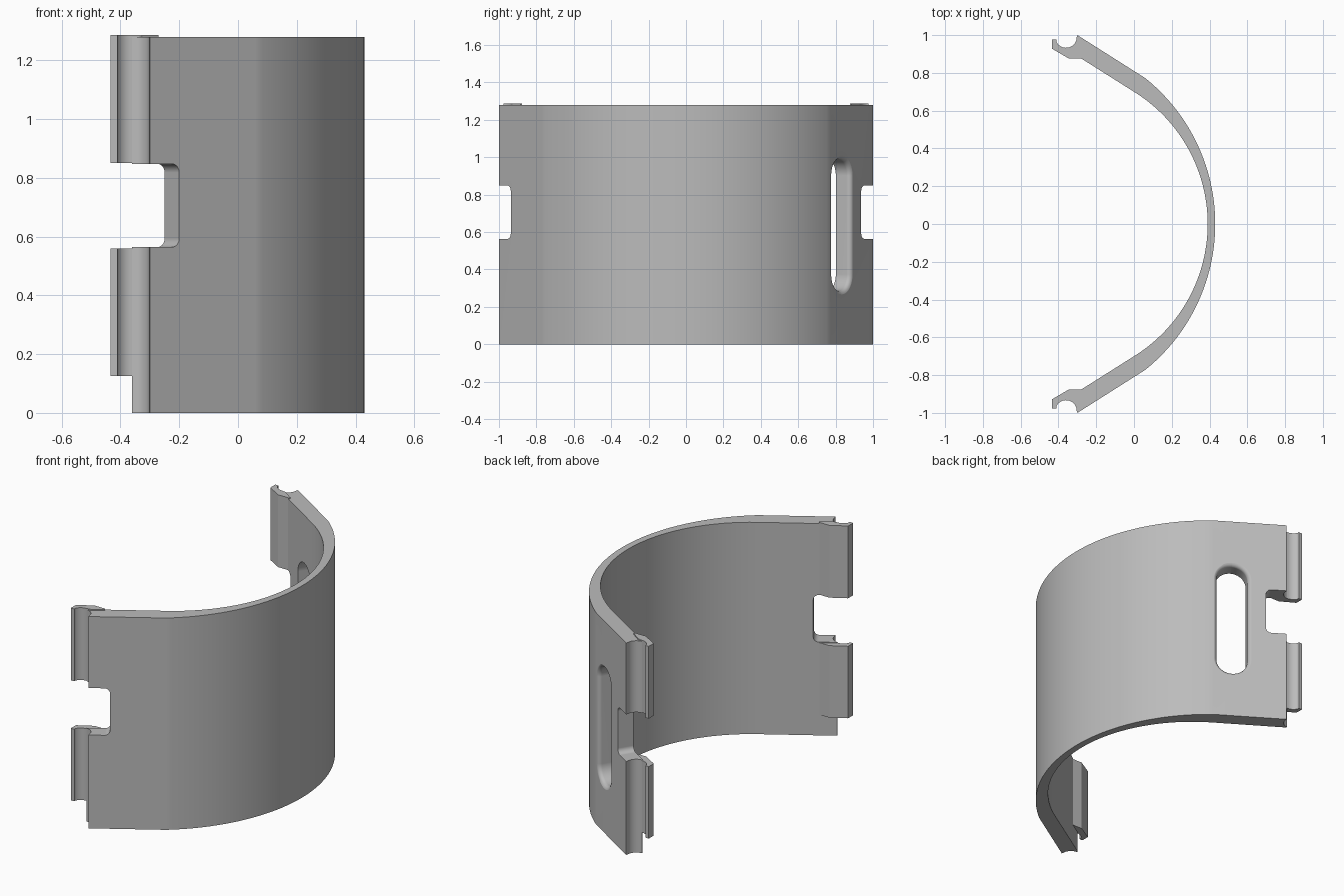
import bpy
import bmesh
from math import sin, cos, pi, radians, atan2, hypot
from mathutils import Vector

if "Cube" in bpy.data.objects:
    bpy.data.objects.remove(bpy.data.objects["Cube"], do_unlink=True)

grey = bpy.data.materials.new("light_grey")
grey.use_nodes = True
COLOUR = (0.5, 0.5, 0.5, 1)
grey.diffuse_color = COLOUR
grey.node_tree.nodes["Principled BSDF"].inputs["Base Color"].default_value = COLOUR

HEIGHT = 1.28
ALONG = Vector((-0.846, 0.533, 0))   # direction of the back arm toward its tip
NORMAL = Vector((0.533, 0.846, 0))   # outward normal of the back arm
UP = Vector((0, 0, 1))


def loft(name, rings):
    """Skin a list of equal-length closed rings and cap both ends."""
    bm = bmesh.new()
    rows = [[bm.verts.new(p) for p in ring] for ring in rings]
    for a, b in zip(rows, rows[1:]):
        for i in range(len(a)):
            j = (i + 1) % len(a)
            bm.faces.new((a[i], a[j], b[j], b[i]))
    bm.faces.new(rows[0][::-1])
    bm.faces.new(rows[-1])
    bmesh.ops.recalc_face_normals(bm, faces=bm.faces)
    mesh = bpy.data.meshes.new(name)
    bm.to_mesh(mesh)
    bm.free()
    mesh.materials.append(grey)
    obj = bpy.data.objects.new(name, mesh)
    bpy.context.collection.objects.link(obj)
    return obj


def extrude(name, outline, z0, z1):
    return loft(name, [[(x, y, z) for x, y in outline] for z in (z0, z1)])


def arc(cx, cy, r, a0, a1, n):
    return [(cx + r * cos(a0 + (a1 - a0) * i / n),
             cy + r * sin(a0 + (a1 - a0) * i / n)) for i in range(n + 1)]


def mirror(points):
    return [(x, -y) for x, y in points]


def wall_arc(x_mid, x_end, y_end, n=56):
    """Arc through (x_mid, 0) ending at (x_end, +-y_end)."""
    d = x_mid - x_end
    r = (y_end ** 2 + d ** 2) / (2 * d)
    a = atan2(y_end, x_end - x_mid + r)
    return arc(x_mid - r, 0, r, -a, a, n)


def rounded_rect(origin, half_w, half_h, r, n=10):
    """Rounded rectangle in the plane of the back arm."""
    pts = []
    for k, (su, sv) in enumerate(((1, 1), (-1, 1), (-1, -1), (1, -1))):
        for u, v in arc(su * (half_w - r), sv * (half_h - r), r,
                        k * pi / 2, (k + 1) * pi / 2, n):
            pts.append(origin + ALONG * u + UP * v)
    return pts


def cut(obj, cutter):
    mod = obj.modifiers.new("cut", 'BOOLEAN')
    mod.operation = 'DIFFERENCE'
    mod.solver = 'EXACT'
    mod.object = cutter
    select(obj)
    bpy.ops.object.modifier_apply(modifier=mod.name)
    bpy.data.objects.remove(cutter, do_unlink=True)


def select(obj):
    bpy.ops.object.select_all(action='DESELECT')
    obj.select_set(True)
    bpy.context.view_layer.objects.active = obj


def finish(obj):
    select(obj)
    bpy.ops.object.shade_smooth_by_angle(angle=radians(25))
    mod = obj.modifiers.new("flat_face_normals", 'WEIGHTED_NORMAL')
    mod.keep_sharp = True


# Curved wall with straight arms and a grooved tip on each arm
GROOVE = (-0.36, 0.99, 0.057)
tip = [(-0.30, 1.0)] + arc(*GROOVE, 0, -pi / 2, 10) + [(-0.355, 0.924)]
outer = wall_arc(0.43, 0.06, 0.772)
inner = wall_arc(0.39, 0.0, 0.70)
wall = extrude("curved_wall", outer + tip + inner[::-1] + mirror(tip)[::-1], 0, HEIGHT)

# Rounded notch at the tip of each arm
for side in (1, -1):
    start = Vector((-0.20, 0.937, 0.706)) + ALONG * 0.2
    rings = [rounded_rect(start + NORMAL * d, 0.2, 0.142, 0.03) for d in (-0.25, 0.15)]
    if side < 0:
        rings = [[Vector((p.x, -p.y, p.z)) for p in ring] for ring in rings]
    cut(wall, loft("notch_cutter", rings))

# Long slot through the back arm, with a rounded outer rim
centre = Vector((-0.035, 0.833, 0.638))
FILLET = 0.025
steps = [(-0.25, 0)]
for i in range(7):
    a = i / 6 * pi / 2
    steps.append((FILLET * (sin(a) - 1), FILLET * (1 - cos(a))))
steps.append((0.04, FILLET))
cut(wall, loft("slot_cutter", [
    rounded_rect(centre + NORMAL * d, 0.089 + g, 0.352 + g, 0.0885 + g) for d, g in steps]))
finish(wall)

# Hooked clips, two on each arm
hook = arc(*GROOVE, -pi / 2, -pi * 0.85, 10) + [
    (-0.411, 0.976), (-0.434, 0.976), (-0.434, 0.928), (-0.345, 0.876),
    (-0.275, 0.876), (-0.27, 0.885), (-0.33, 0.928)]
for arm, outline in (("back", hook), ("front", mirror(hook))):
    for level, z0, z1 in (("lower", 0.125, 0.56), ("upper", 0.85, 1.287)):
        finish(extrude(f"{arm}_{level}_clip", outline, z0, z1))
